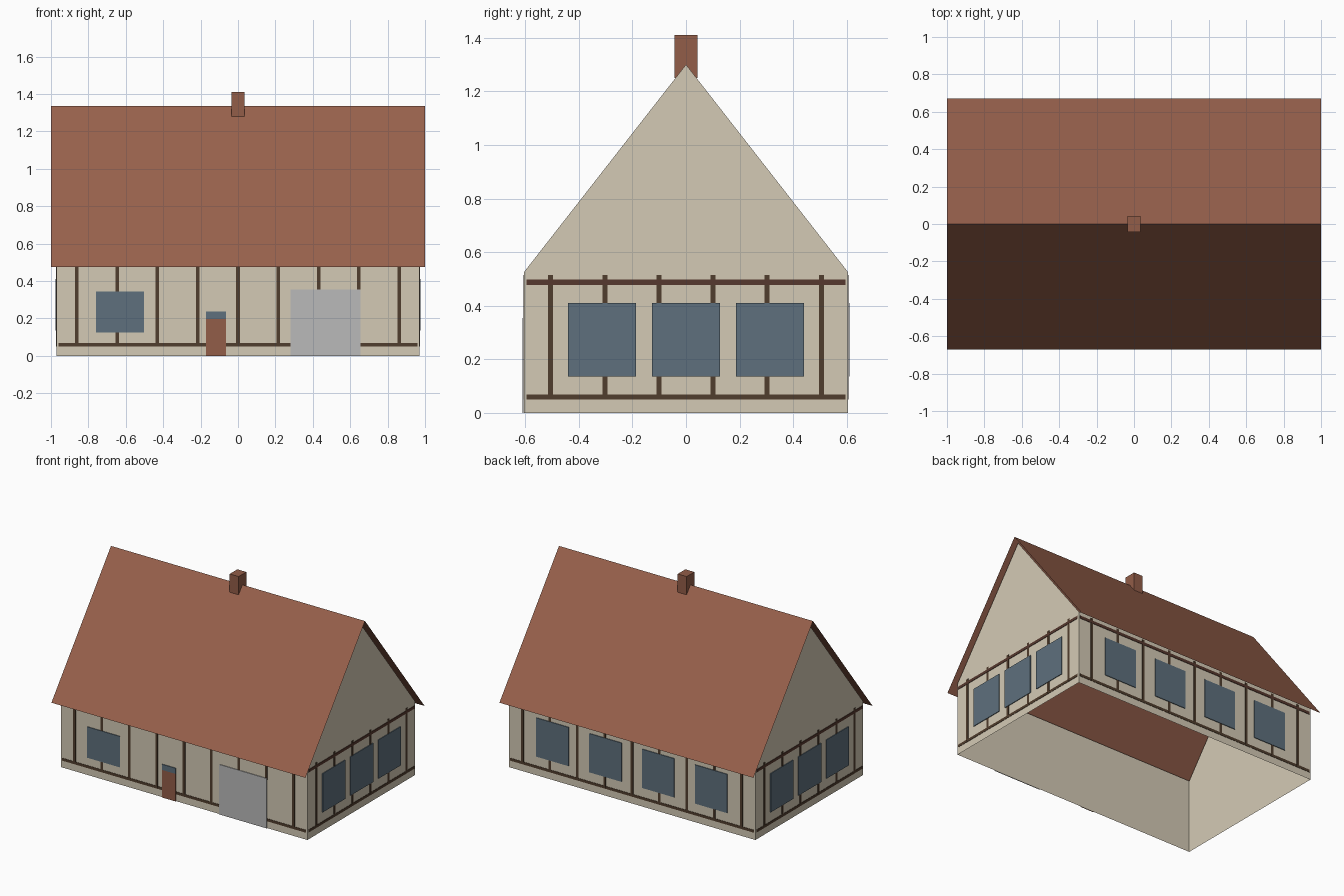
import bpy
import bmesh
from mathutils import Vector

cube = bpy.data.objects.get("Cube")
if cube:
    bpy.data.objects.remove(cube, do_unlink=True)


def material(name, rgb):
    """Flat colour from 0-255 sRGB, stored as linear."""
    lin = [((c / 255 + 0.055) / 1.055) ** 2.4 for c in rgb] + [1.0]
    m = bpy.data.materials.new(name)
    m.use_nodes = True
    m.diffuse_color = lin
    m.node_tree.nodes["Principled BSDF"].inputs["Base Color"].default_value = lin
    return m


PLASTER = material("cream plaster", (212, 202, 181))
TILE = material("clay tile", (152, 97, 76))
BRICK = material("brick brown", (146, 93, 72))
TIMBER = material("dark timber", (80, 61, 45))
RAIL = material("red brown timber", (86, 56, 46))
GLASS = material("blue grey glass", (94, 112, 125))
METAL = material("light grey metal", (186, 186, 186))

# Half width, half depth, wall height, gable peak, eave and ridge of the roof
WX, WY, WALL_TOP, PEAK = 0.97, 0.605, 0.525, 1.30
EAVE_Y, EAVE_Z, RIDGE = 0.67, 0.475, 1.335


def mesh_object(name, bm, mat):
    bmesh.ops.recalc_face_normals(bm, faces=bm.faces)
    me = bpy.data.meshes.new(name)
    bm.to_mesh(me)
    bm.free()
    me.materials.append(mat)
    ob = bpy.data.objects.new(name, me)
    bpy.context.collection.objects.link(ob)
    return ob


def sweep_x(name, profile, half, mat, caps):
    """Run a y-z profile along x; capped profiles get end walls."""
    bm = bmesh.new()
    rows = [[bm.verts.new((x, y, z)) for y, z in profile] for x in (-half, half)]
    for i in range(len(profile) - 1):
        bm.faces.new((rows[0][i], rows[0][i + 1], rows[1][i + 1], rows[1][i]))
    if caps:
        for row in rows:
            bm.faces.new(row)
    return mesh_object(name, bm, mat)


def box(name, lo, hi, mat):
    bm = bmesh.new()
    bmesh.ops.create_cube(bm, size=1)
    lo, hi = Vector(lo), Vector(hi)
    for v in bm.verts:
        v.co = (lo + hi) / 2 + v.co * (hi - lo)
    return mesh_object(name, bm, mat)


def plate(name, side, u, z, mat, out):
    """Thin plate on a wall; u is the range along the wall."""
    near, far = 0.001, out
    if side in ("front", "back"):
        s = -1 if side == "front" else 1
        ys = sorted((s * (WY + near), s * (WY + far)))
        return box(f"{side}_{name}", (u[0], ys[0], z[0]), (u[1], ys[1], z[1]), mat)
    s = -1 if side == "right" else 1
    xs = sorted((s * (WX + near), s * (WX + far)))
    return box(f"{side}_{name}", (xs[0], u[0], z[0]), (xs[1], u[1], z[1]), mat)


# Open-bottomed wall shell: two long walls plus gable ends
bm = bmesh.new()
ends = []
for x in (-WX, WX):
    ends.append([bm.verts.new((x, y, z)) for y, z in
                 ((-WY, 0), (-WY, WALL_TOP), (0, PEAK), (WY, WALL_TOP), (WY, 0))])
    bm.faces.new(ends[-1])
for i in (0, 3):
    bm.faces.new((ends[0][i], ends[0][i + 1], ends[1][i + 1], ends[1][i]))
mesh_object("walls", bm, PLASTER)

# Thin overhanging roof sheet and chimney
sweep_x("roof", [(-EAVE_Y, EAVE_Z), (0, RIDGE), (EAVE_Y, EAVE_Z)], 1.0, TILE, False)
box("chimney", (-0.035, -0.043, 1.25), (0.035, 0.043, 1.41), BRICK)

# Timber frame on all four walls
GARAGE = (0.28, 0.65)
for side in ("front", "back", "left", "right"):
    long_wall = side in ("front", "back")
    half = 0.96 if long_wall else 0.595
    count, step = (9, 0.2155) if long_wall else (6, 0.202)
    plate("sill_beam", side, (-half, half), (0.05, 0.069), TIMBER, 0.003)
    plate("top_beam", side, (-half, half), (0.478, 0.498), RAIL, 0.004)
    for i in range(count):
        u = (i - (count - 1) / 2) * step
        behind_garage = side == "front" and GARAGE[0] < u < GARAGE[1]
        low = 0.345 if behind_garage else 0.06
        plate(f"post_{i + 1}", side, (u - 0.0095, u + 0.0095), (low, 0.515), TIMBER, 0.0035)

# Windows
for side, centres in (("back", (-0.625, -0.207, 0.207, 0.625)),
                      ("left", (-0.313, 0, 0.313)), ("right", (-0.313, 0, 0.313))):
    for i, c in enumerate(centres):
        plate(f"window_{i + 1}", side, (c - 0.127, c + 0.127), (0.135, 0.411), GLASS, 0.006)
plate("window", "front", (-0.76, -0.503), (0.125, 0.345), GLASS, 0.006)

# Door with a light on top, and garage door
plate("door", "front", (-0.17, -0.063), (0, 0.196), BRICK, 0.006)
plate("door_light", "front", (-0.17, -0.063), (0.196, 0.236), GLASS, 0.006)
plate("garage_door", "front", (GARAGE[0], GARAGE[1] + 0.004), (0, 0.355), METAL, 0.006)
